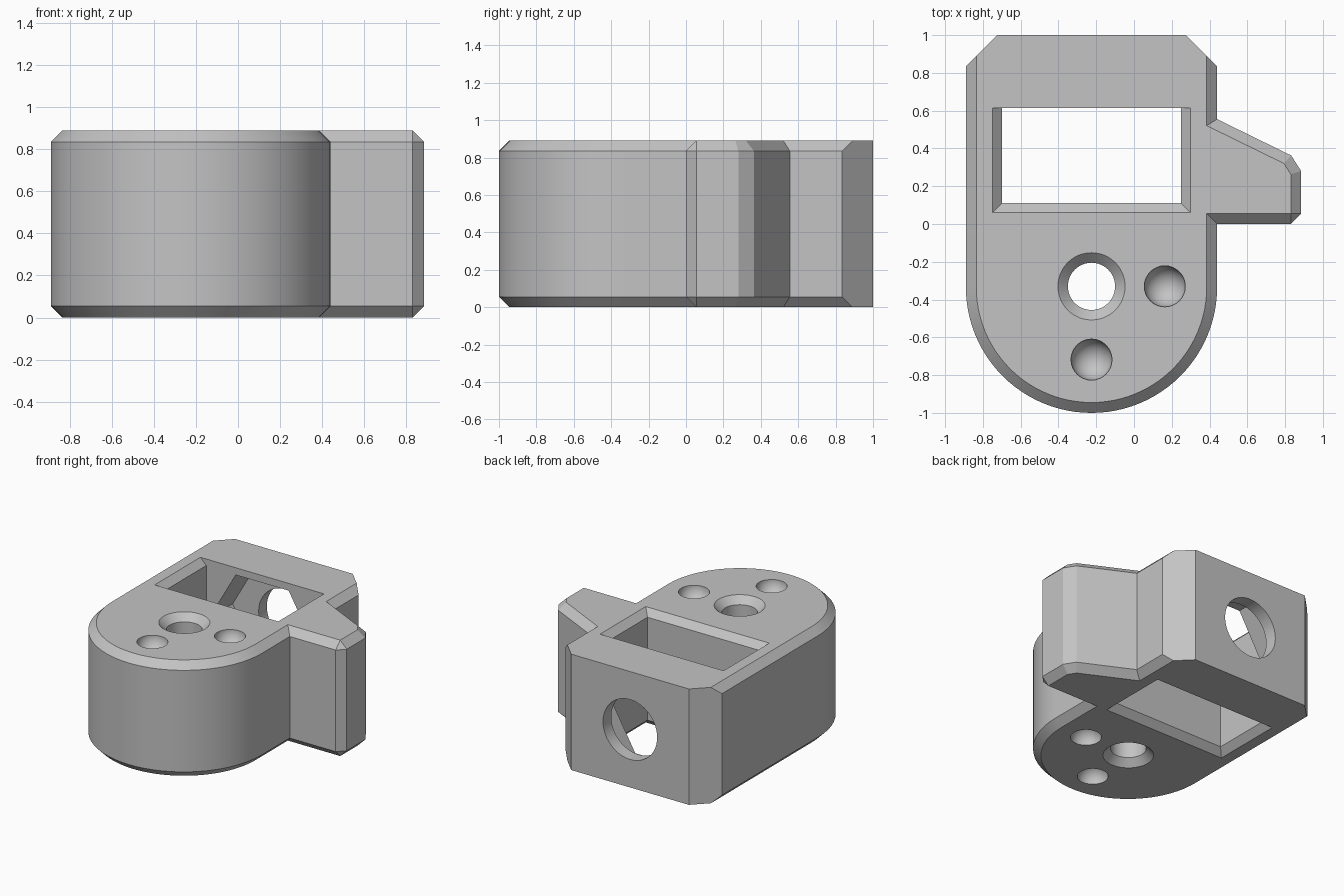
import bpy
import bmesh
from math import sin, cos, pi, radians
from mathutils import Vector

cube = bpy.data.objects.get("Cube")
if cube:
    bpy.data.objects.remove(cube, do_unlink=True)

HEIGHT, BEVEL = 0.89, 0.055
MID_X, ARC_Y, ARC_R = -0.225, -0.335, 0.665


def make_object(name, bm):
    bmesh.ops.remove_doubles(bm, verts=bm.verts, dist=0.001)
    bmesh.ops.recalc_face_normals(bm, faces=bm.faces)
    mesh = bpy.data.meshes.new(name)
    bm.to_mesh(mesh)
    bm.free()
    obj = bpy.data.objects.new(name, mesh)
    bpy.context.collection.objects.link(obj)
    return obj


def loft(name, rings):
    """Closed solid skinned through rings of equal point count."""
    bm = bmesh.new()
    loops = [[bm.verts.new(p) for p in ring] for ring in rings]
    n = len(loops[0])
    for a, b in zip(loops, loops[1:]):
        for i in range(n):
            j = (i + 1) % n
            bm.faces.new((a[i], a[j], b[j], b[i]))
    bm.faces.new(loops[0])
    bm.faces.new(loops[-1])
    return make_object(name, bm)


def ring_z(x, y, z, r, n=48):
    return [(x + r * cos(2 * pi * i / n), y + r * sin(2 * pi * i / n), z) for i in range(n)]


def ring_y(y, r, n):
    return [(MID_X + r * cos(2 * pi * i / n), y, HEIGHT / 2 + r * sin(2 * pi * i / n))
            for i in range(n)]


def inset(points, dists):
    """Move every edge of a counter-clockwise outline inward by its own distance."""
    lines = []
    for i, p in enumerate(points):
        d = (points[(i + 1) % len(points)] - p).normalized()
        normal = Vector((-d.y, d.x))
        lines.append((normal, normal.dot(p) + dists[i]))
    result = []
    for i in range(len(points)):
        (a, c), (b, e) = lines[i - 1], lines[i]
        det = a.x * b.y - a.y * b.x
        result.append(Vector(((c * b.y - e * a.y) / det, (a.x * e - b.x * c) / det)))
    return result


# Body outline: rounded front, side lug, chamfered square back
STEPS = 48
outline = [Vector((MID_X + ARC_R * cos(pi + pi * i / STEPS), ARC_Y + ARC_R * sin(pi + pi * i / STEPS)))
           for i in range(STEPS + 1)]
dists = [BEVEL] * (STEPS + 1)
for x, y, d in [(0.44, 0, BEVEL), (0.83, 0, BEVEL * 0.7071), (0.885, 0.055, BEVEL),
                (0.885, 0.28, BEVEL), (0.832, 0.363, BEVEL), (0.44, 0.555, BEVEL),
                (0.44, 0.835, 0), (0.275, 1, 0), (-0.725, 1, 0), (-0.89, 0.835, BEVEL)]:
    outline.append(Vector((x, y)))
    dists.append(d)
inner = inset(outline, dists)
body = loft("bracket_body", [[(p.x, p.y, z) for p in pts] for pts, z in (
    (inner, 0), (outline, BEVEL), (outline, HEIGHT - BEVEL), (inner, HEIGHT))])


# Rectangular slot, chamfered on three sides at both ends
def slot_ring(z, grow):
    x0, x1, y0, y1 = -0.70 - grow, 0.25 + grow, 0.11 - grow, 0.615
    return [(x0, y0, z), (x1, y0, z), (x1, y1, z), (x0, y1, z)]


cutters = [loft("slot_cutter", [slot_ring(-0.05, 0.1), slot_ring(0.05, 0),
                                slot_ring(HEIGHT - 0.05, 0), slot_ring(HEIGHT + 0.05, 0.1)])]

# Countersunk vertical through hole
cutters.append(loft("screw_hole_cutter", [
    ring_z(MID_X, -0.33, z, r) for z, r in (
        (-0.05, 0.228), (0.053, 0.125), (HEIGHT - 0.053, 0.125), (HEIGHT + 0.05, 0.228))]))

# Nut pocket and round hole through the back wall
cutters.append(loft("nut_pocket_cutter", [ring_y(0.4, 0.45, 6), ring_y(0.9, 0.45, 6)]))
cutters.append(loft("back_hole_cutter", [ring_y(0.5, 0.23, 48), ring_y(1.1, 0.23, 48)]))

# Round dimples on top and bottom
for x, y in ((0.163, -0.33), (MID_X, -0.718)):
    for z in (0, HEIGHT):
        bm = bmesh.new()
        bmesh.ops.create_uvsphere(bm, u_segments=32, v_segments=17, radius=0.109)
        bmesh.ops.translate(bm, verts=bm.verts, vec=(x, y, z))
        cutters.append(make_object("dimple_cutter", bm))

# Cut everything out of the body
bpy.ops.object.select_all(action='DESELECT')
bpy.context.view_layer.objects.active = body
body.select_set(True)
for cutter in cutters:
    cutter.hide_render = True
    mod = body.modifiers.new(cutter.name, 'BOOLEAN')
    mod.operation = 'DIFFERENCE'
    mod.solver = 'EXACT'
    mod.object = cutter
    bpy.ops.object.modifier_apply(modifier=mod.name)
for cutter in cutters:
    bpy.data.objects.remove(cutter, do_unlink=True)

# Single grey material
grey = bpy.data.materials.new("plain grey")
grey.use_nodes = True
color = (0.55, 0.55, 0.55, 1)
grey.diffuse_color = color
grey.node_tree.nodes["Principled BSDF"].inputs["Base Color"].default_value = color
body.data.materials.clear()
body.data.materials.append(grey)
bpy.ops.object.shade_smooth_by_angle(angle=radians(20))
